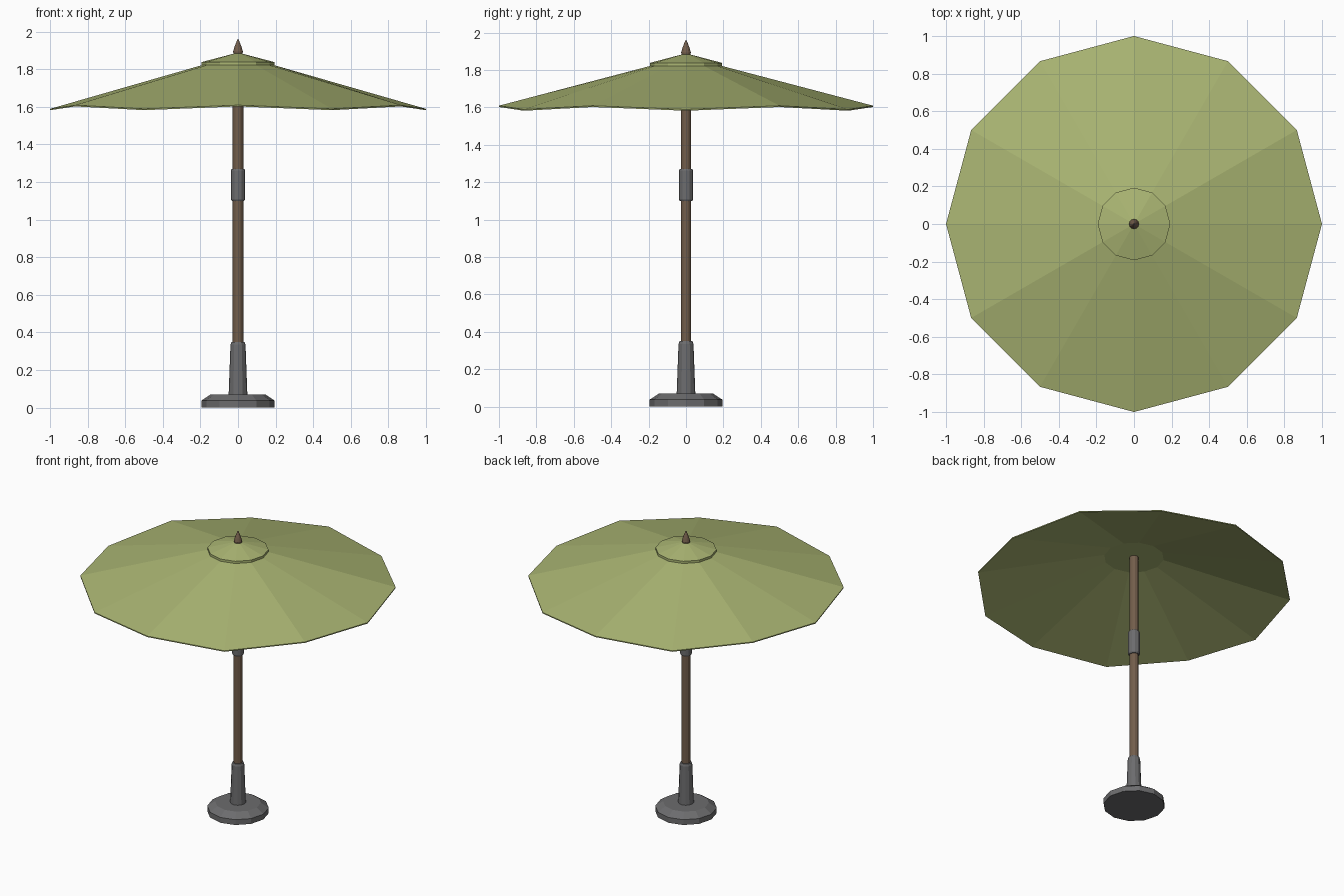
import bpy
from math import sin, cos, pi

if "Cube" in bpy.data.objects:
    bpy.data.objects.remove(bpy.data.objects["Cube"])

SIDES = 12


def material(name, rgb):
    m = bpy.data.materials.new(name)
    m.diffuse_color = (*rgb, 1)
    m.use_nodes = True
    m.node_tree.nodes["Principled BSDF"].inputs["Base Color"].default_value = m.diffuse_color
    return m


fabric = material("green_fabric", (0.40, 0.46, 0.17))
wood = material("wood", (0.17, 0.11, 0.07))
metal = material("dark_metal", (0.15, 0.15, 0.155))


def lathe(name, profile, mat, sag=0.0):
    """Closed faceted solid from (radius, z) rings; sag lowers every other outer corner."""
    verts, faces = [], []
    for r, z in profile:
        for i in range(SIDES):
            a = 2 * pi * i / SIDES
            drop = sag if (i % 2 == 0 and r > 0.9) else 0
            verts.append((r * cos(a), r * sin(a), z - drop))
    for k in range(len(profile) - 1):
        for i in range(SIDES):
            j = (i + 1) % SIDES
            a, b = k * SIDES, (k + 1) * SIDES
            faces.append((a + i, a + j, b + j, b + i))
    faces.append(tuple(reversed(range(SIDES))))
    last = (len(profile) - 1) * SIDES
    faces.append(tuple(range(last, last + SIDES)))
    mesh = bpy.data.meshes.new(name)
    mesh.from_pydata(verts, [], faces)
    mesh.materials.append(mat)
    mesh.update()
    ob = bpy.data.objects.new(name, mesh)
    bpy.context.collection.objects.link(ob)
    return ob


# Weighted foot and the tapered socket that holds the pole
lathe("base", [(0.195, 0), (0.195, 0.037), (0.145, 0.07)], metal)
lathe("base_socket", [(0.05, 0.065), (0.04, 0.335), (0.035, 0.35)], metal)

# Pole with sliding collar
lathe("pole", [(0.028, 0.3), (0.028, 1.83)], wood)
lathe("collar", [(0.033, 1.10), (0.038, 1.108), (0.038, 1.262), (0.033, 1.27)], metal)

# Thin canopy: underside ring, rim, top ring
lathe("canopy", [(0.19, 1.812), (1.0, 1.602), (1.0, 1.609), (0.19, 1.822)], fabric, sag=0.02)

# Vent cap and finial
lathe("vent_cap", [(0.193, 1.822), (0.193, 1.838), (0.01, 1.886)], fabric)
lathe("finial", [(0.022, 1.87), (0.026, 1.893), (0.02, 1.915), (0.004, 1.957)], wood)
